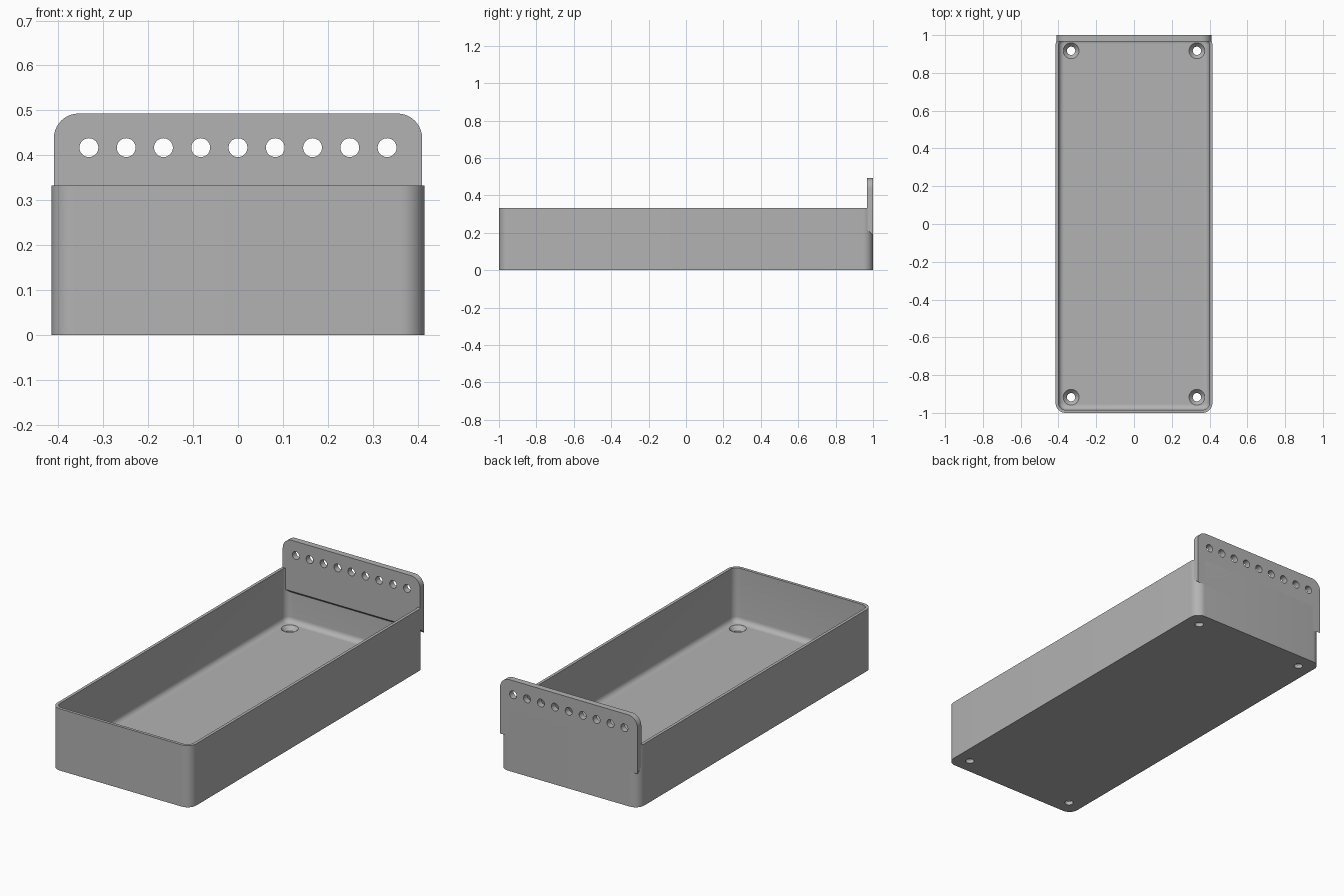
import bpy, bmesh, math
from mathutils import Matrix

cube = bpy.data.objects.get("Cube")
if cube:
    bpy.data.objects.remove(cube, do_unlink=True)

W, L, H = 0.415, 1.0, 0.333      # half width, half length, tray height
WALL, FLOOR, FILLET, CORNER = 0.016, 0.042, 0.028, 0.052

grey = bpy.data.materials.new("plain grey")
grey.use_nodes = True
colour = (0.45, 0.45, 0.45, 1)
grey.diffuse_color = colour
grey.node_tree.nodes["Principled BSDF"].inputs["Base Color"].default_value = colour


def make_object(name, bm):
    bmesh.ops.recalc_face_normals(bm, faces=bm.faces)
    mesh = bpy.data.meshes.new(name)
    bm.to_mesh(mesh)
    bm.free()
    mesh.materials.append(grey)
    obj = bpy.data.objects.new(name, mesh)
    bpy.context.collection.objects.link(obj)
    return obj


def arc(cx, cy, r, start, steps=10):
    angles = [math.radians(start + 90 * i / steps) for i in range(steps + 1)]
    return [(cx + r * math.cos(a), cy + r * math.sin(a)) for a in angles]


def rounded_rect(w, l, r):
    return (arc(w - r, l - r, r, 0) + arc(r - w, l - r, r, 90)
            + arc(r - w, r - l, r, 180) + arc(w - r, r - l, r, 270))


def loft(name, rings):
    bm = bmesh.new()
    loops = [[bm.verts.new(p) for p in ring] for ring in rings]
    n = len(loops[0])
    for a, b in zip(loops, loops[1:]):
        for i in range(n):
            j = (i + 1) % n
            bm.faces.new((a[i], a[j], b[j], b[i]))
    bm.faces.new(loops[0])
    bm.faces.new(loops[-1])
    return make_object(name, bm)


def cut(obj, cutter):
    cutter.hide_render = True
    cutter.hide_set(True)
    mod = obj.modifiers.new("holes", 'BOOLEAN')
    mod.operation = 'DIFFERENCE'
    mod.solver = 'EXACT'
    mod.object = cutter
    bpy.context.view_layer.objects.active = obj
    bpy.ops.object.modifier_apply(modifier=mod.name)
    bpy.data.objects.remove(cutter, do_unlink=True)


def smooth(obj):
    bpy.ops.object.select_all(action='DESELECT')
    obj.select_set(True)
    bpy.context.view_layer.objects.active = obj
    bpy.ops.object.shade_smooth_by_angle(angle=math.radians(30))


# Tray shell: outer wall, rim, inner wall, floor fillet
levels = [(0, 0), (0, H), (WALL, H)]
for i in range(7):
    a = math.radians(15 * i)
    levels.append((WALL + FILLET * (1 - math.cos(a)),
                   FLOOR + FILLET * (1 - math.sin(a))))
tray = loft("tray", [[(x, y, z) for x, y in
                      rounded_rect(W - d, L - d, CORNER - d)] for d, z in levels])

# Countersunk floor screw holes
bm = bmesh.new()
for x in (-0.333, 0.333):
    for y in (-0.917, 0.917):
        profile = [(0.022, -0.02), (0.022, 0.02), (0.042, FLOOR), (0.042, FLOOR + 0.02)]
        rings = [[bm.verts.new((x + r * math.cos(t * math.tau / 32),
                                y + r * math.sin(t * math.tau / 32), z))
                  for t in range(32)] for r, z in profile]
        for a, b in zip(rings, rings[1:]):
            for i in range(32):
                j = (i + 1) % 32
                bm.faces.new((a[i], a[j], b[j], b[i]))
        bm.faces.new(rings[0])
        bm.faces.new(rings[-1])
cut(tray, make_object("screw_hole_cutter", bm))
smooth(tray)

# Raised back plate with rounded top corners and a sloped lower edge
PW, TOP, R = 0.41, 0.493, 0.055
top_edge = arc(PW - R, TOP - R, R, 0) + arc(R - PW, TOP - R, R, 90)
plate = loft("back_plate", [
    [(x, y, z) for x, z in top_edge + [(-PW, low), (PW, low)]]
    for y, low in ((0.967, 0.218), (L, 0.188))])

# Row of round tool holes through the plate
bm = bmesh.new()
for i in range(-4, 5):
    bmesh.ops.create_cone(
        bm, cap_ends=True, segments=32, radius1=0.021, radius2=0.021, depth=0.2,
        matrix=Matrix.Translation((i * 0.083, 0.98, 0.417))
        @ Matrix.Rotation(math.pi / 2, 4, 'X'))
cut(plate, make_object("tool_hole_cutter", bm))
smooth(plate)
